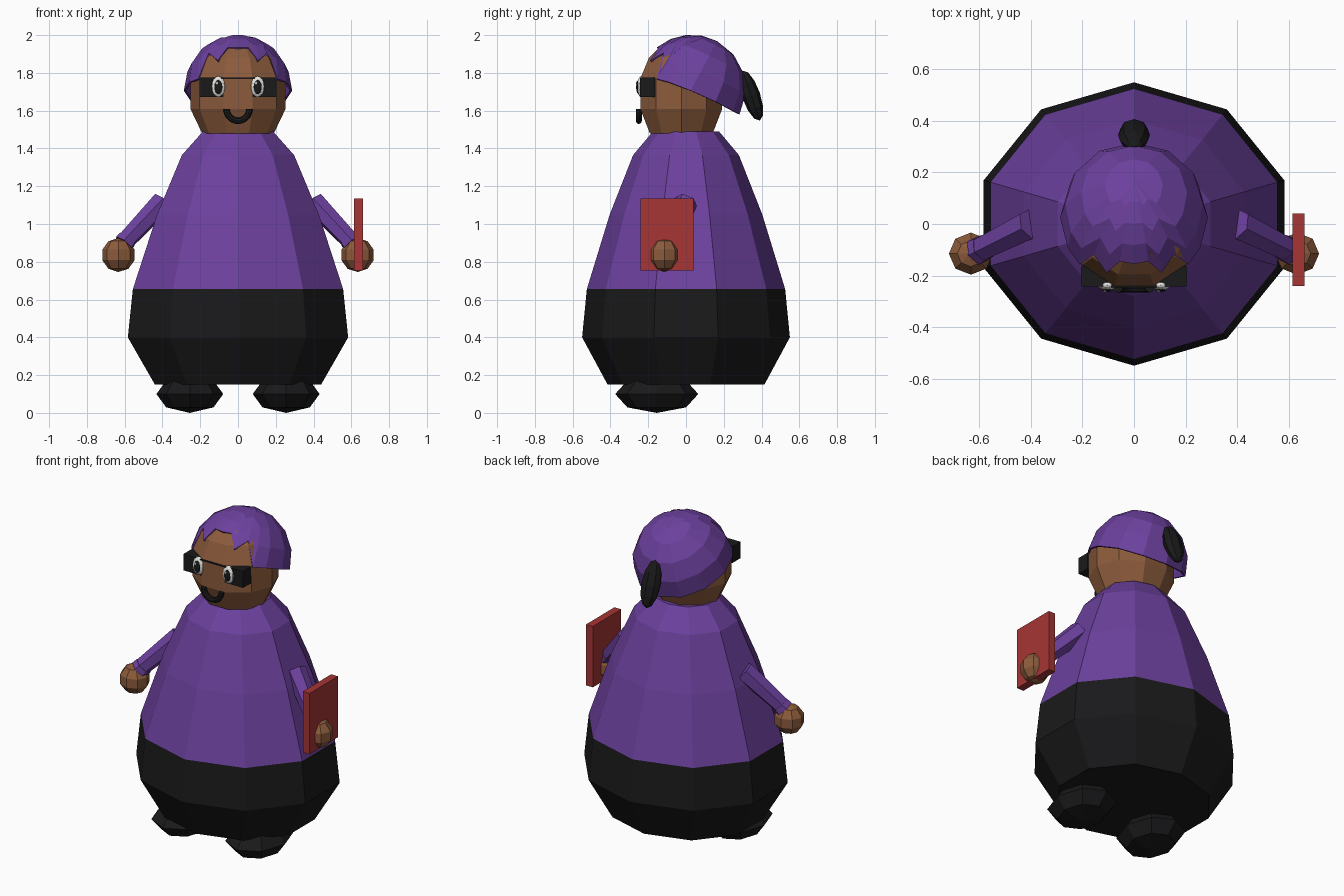
import bpy, bmesh
from math import sin, cos, pi, radians
from mathutils import Vector, Matrix

if "Cube" in bpy.data.objects:
    bpy.data.objects.remove(bpy.data.objects["Cube"])


def material(name, rgb):
    m = bpy.data.materials.new(name)
    m.diffuse_color = (*rgb, 1)
    m.use_nodes = True
    m.node_tree.nodes["Principled BSDF"].inputs["Base Color"].default_value = m.diffuse_color
    return m


PURPLE = material("purple", (0.15, 0.052, 0.34))
BLACK = material("black", (0.01, 0.01, 0.011))
SKIN = material("skin", (0.26, 0.105, 0.045))
RED = material("red", (0.38, 0.035, 0.035))
WHITE = material("white", (0.8, 0.8, 0.76))


def finish(name, bm, mat):
    bmesh.ops.recalc_face_normals(bm, faces=bm.faces)
    me = bpy.data.meshes.new(name)
    bm.to_mesh(me)
    bm.free()
    me.materials.append(mat)
    ob = bpy.data.objects.new(name, me)
    bpy.context.collection.objects.link(ob)
    return ob


def skin_rings(bm, rings, close=False):
    n = len(rings[0])
    for a, b in zip(rings, rings[1:] + (rings[:1] if close else [])):
        for i in range(n):
            bm.faces.new((a[i], a[(i + 1) % n], b[(i + 1) % n], b[i]))


def lathe(name, profile, mat, n=10, phase=0.0, oy=0.0):
    """profile rows: rx, ry, z"""
    bm = bmesh.new()
    rings = []
    for rx, ry, z in profile:
        angles = [phase + 2 * pi * i / n for i in range(n)]
        rings.append([bm.verts.new((rx * sin(a), oy - ry * cos(a), z)) for a in angles])
    skin_rings(bm, rings)
    bm.faces.new(rings[0])
    bm.faces.new(rings[-1])
    return finish(name, bm, mat)


def ball(name, loc, size, mat, seg=8, rings=5, rot=0.0):
    bm = bmesh.new()
    mtx = Matrix.Translation(loc) @ Matrix.Rotation(rot, 4, 'X') @ Matrix.Diagonal((*size, 1))
    bmesh.ops.create_uvsphere(bm, u_segments=seg, v_segments=rings, radius=1, matrix=mtx)
    return finish(name, bm, mat)


def box(name, lo, hi, mat):
    bm = bmesh.new()
    lo, hi = Vector(lo), Vector(hi)
    mtx = Matrix.Translation((lo + hi) / 2) @ Matrix.Diagonal((*(hi - lo), 1))
    bmesh.ops.create_cube(bm, size=1, matrix=mtx)
    return finish(name, bm, mat)


def limb(name, a, b, r1, r2, mat, n=6):
    bm = bmesh.new()
    a, b = Vector(a), Vector(b)
    rot = (b - a).to_track_quat('Z', 'Y').to_matrix().to_4x4()
    bmesh.ops.create_cone(bm, cap_ends=True, segments=n, radius1=r1, radius2=r2,
                          depth=(b - a).length, matrix=Matrix.Translation((a + b) / 2) @ rot)
    return finish(name, bm, mat)


# Ten-sided body: dark skirt below, purple robe above
def ring(ry, z):
    return (ry * 1.115, ry, z)


lathe("skirt", [ring(0.415, 0.15), ring(0.55, 0.40), ring(0.525, 0.655)], BLACK)
lathe("robe", [ring(0.525, 0.655), ring(0.404, 1.05), ring(0.28, 1.365), ring(0.175, 1.49)], PURPLE)

# Head, with a flat face forward
lathe("head", [(0.19, 0.175, 1.48), (0.252, 0.228, 1.61), (0.25, 0.228, 1.77),
               (0.20, 0.18, 1.88), (0.12, 0.11, 1.945)], SKIN, phase=pi / 10, oy=-0.025)

# Hair: tilted cap whose edge is jagged over the forehead
phis = [0, 12, 22, 35, 48, 64, 90, 120, 150, 180]
edge = [68, 67, 84, 70, 98, 95, 92, 90, 90, 90]
around = list(zip(phis, edge)) + [(-p, e) for p, e in zip(phis[8:0:-1], edge[8:0:-1])]
tilt = Matrix.Rotation(radians(-28), 3, 'X')
bm = bmesh.new()
centre = Vector((0, 0.03, 1.715))
rings = []
for t in (0.25, 0.5, 0.75, 1.0):
    row = []
    for p, e in around:
        p, th = radians(p), radians(e * t)
        d = Vector((sin(th) * sin(p), -sin(th) * cos(p), cos(th)))
        row.append(bm.verts.new(centre + tilt @ d * 0.287))
    rings.append(row)
skin_rings(bm, rings)
pole = bm.verts.new(centre + tilt @ Vector((0, 0, 0.287)))
for i, v in enumerate(rings[0]):
    bm.faces.new((v, rings[0][(i + 1) % len(around)], pole))
hair = finish("hair_cap", bm, PURPLE)
shell = hair.modifiers.new("shell", 'SOLIDIFY')
shell.thickness = 0.012
shell.offset = -1

# Ponytail
ball("ponytail", (0, 0.345, 1.68), (0.062, 0.048, 0.14), BLACK, 8, 6, 0.33)

# Smile: half ring
bm = bmesh.new()
rings = []
for i in range(13):
    a = pi + pi * i / 12
    rings.append([bm.verts.new(((0.061 + 0.017 * cos(b)) * cos(a), -0.25 + 0.016 * sin(b),
                                1.61 + (0.064 + 0.017 * cos(b)) * sin(a)))
                  for b in [2 * pi * k / 8 for k in range(8)]])
skin_rings(bm, rings)
bm.faces.new(rings[0])
bm.faces.new(rings[-1])
finish("smile", bm, BLACK)

# Glasses bridge
box("glasses_bridge", (-0.09, -0.247, 1.767), (0.09, -0.235, 1.775), BLACK)

for s, side in ((-1, "left"), (1, "right")):
    # Glasses lens block and eye
    xs = sorted((s * 0.078, s * 0.205))
    box(side + "_lens", (xs[0], -0.243, 1.672), (xs[1], -0.165, 1.775), BLACK)
    ball(side + "_eye", (s * 0.104, -0.237, 1.727), (0.038, 0.022, 0.056), WHITE, 12, 8)
    ball(side + "_pupil", (s * 0.104, -0.251, 1.725), (0.023, 0.013, 0.038), BLACK, 12, 8)
    ball(side + "_glint", (s * 0.104 - 0.008, -0.261, 1.745), (0.008, 0.004, 0.009), WHITE, 8, 5)
    # Arm, cuff and hand
    limb(side + "_arm", (s * 0.40, 0.0, 1.115), (s * 0.60, -0.10, 0.905), 0.062, 0.05, PURPLE)
    limb(side + "_cuff", (s * 0.585, -0.093, 0.92), (s * 0.605, -0.103, 0.895), 0.054, 0.058, PURPLE)
    ball(side + "_hand", (s * 0.633, -0.115, 0.836), (0.09, 0.086, 0.09), SKIN, 8, 5)
    # Foot
    ball(side + "_foot", (s * 0.255, -0.155, 0.1), (0.177, 0.22, 0.1), BLACK, 8, 4)

# Book held in one hand
box("book", (0.615, -0.24, 0.755), (0.662, 0.04, 1.135), RED)
